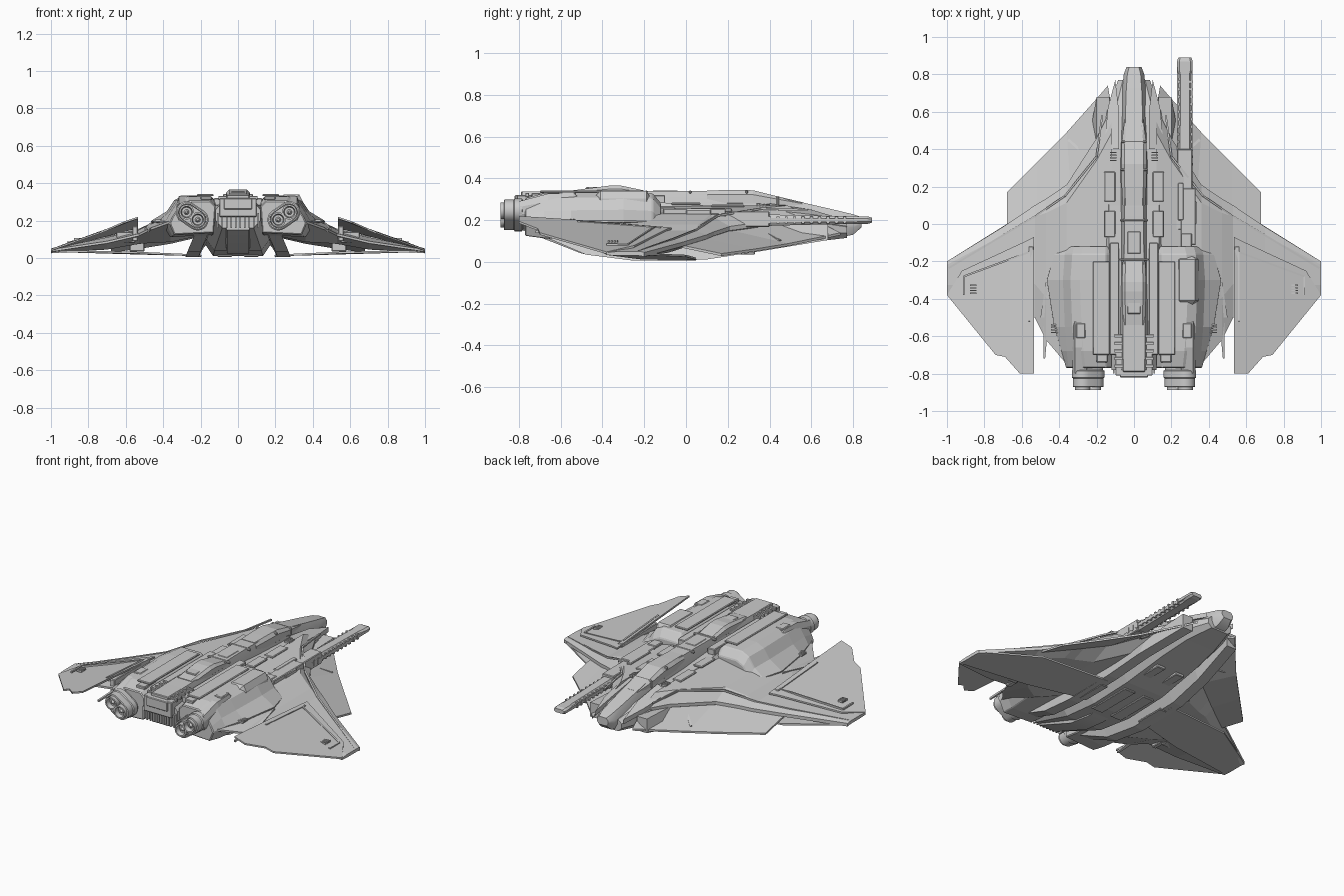
import bpy, bmesh, math
from mathutils import Vector, Matrix


def finish(name, bm, mirror=False, bevel=0.0, smooth=False):
    bmesh.ops.recalc_face_normals(bm, faces=bm.faces)
    me = bpy.data.meshes.new(name)
    bm.to_mesh(me)
    bm.free()
    ob = bpy.data.objects.new(name, me)
    bpy.context.collection.objects.link(ob)
    if bevel:
        b = ob.modifiers.new("bevel", 'BEVEL')
        b.width, b.segments, b.limit_method = bevel, 1, 'ANGLE'
    if mirror:
        ob.modifiers.new("mirror", 'MIRROR').use_mirror_merge = False
    if smooth:
        bpy.context.view_layer.objects.active = ob
        ob.select_set(True)
        bpy.ops.object.shade_smooth_by_angle(angle=math.radians(35))
        ob.select_set(False)
    return ob


def loft(name, rings, **kw):
    bm = bmesh.new()
    vs = [[bm.verts.new(p) for p in r] for r in rings]
    n = len(vs[0])
    for a, b in zip(vs, vs[1:]):
        for i in range(n):
            j = (i + 1) % n
            bm.faces.new((a[i], a[j], b[j], b[i]))
    bm.faces.new(vs[0])
    bm.faces.new(vs[-1][::-1])
    return finish(name, bm, **kw)


def slab(name, pts, t, **kw):
    """Thin plate: outline on the top surface, thickness t downward."""
    return loft(name, [pts, [(x, y, z - t) for x, y, z in pts]], **kw)


def boxes(name, items, bevel=0.004, mirror=True):
    """Each item is centre xyz then size xyz."""
    bm = bmesh.new()
    for x, y, z, a, b, c in items:
        m = Matrix.Translation((x, y, z)) @ Matrix.Diagonal((a, b, c, 1))
        bmesh.ops.create_cube(bm, size=1, matrix=m)
    return finish(name, bm, mirror, bevel)


def beams(name, pts, w, h, mirror=True):
    bm = bmesh.new()
    for p, q in zip(pts, pts[1:]):
        p, q = Vector(p), Vector(q)
        m = Matrix.Translation((p + q) / 2) @ (q - p).to_track_quat('Y', 'Z').to_matrix().to_4x4()
        bmesh.ops.create_cube(bm, size=1, matrix=m @ Matrix.Diagonal((w, (q - p).length, h, 1)))
    return finish(name, bm, mirror)


def octo(y, hw, zb, zt, c=0.35, cx=0.0):
    """Chamfered cross-section at station y."""
    a, d = hw * (1 - c), (zt - zb) * c
    return [(cx + x, y, z) for x, z in (
        (-a, zt), (a, zt), (hw, zt - d), (hw, zb + d),
        (a, zb), (-a, zb), (-hw, zb + d), (-hw, zt - d))]


def stadium(y, s, r, cx=0.245, cz=0.225, tilt=0.6, n=10):
    pts = []
    for k, side in enumerate((1, -1)):
        for i in range(n + 1):
            t = -math.pi / 2 + math.pi * i / n + math.pi * k
            u, v = side * s + r * math.cos(t), r * math.sin(t)
            pts.append((cx + u * math.cos(tilt) - v * math.sin(tilt), y,
                        cz + u * math.sin(tilt) + v * math.cos(tilt)))
    return pts


def circle(y, r, cx, cz, n=20):
    return [(cx + r * math.cos(2 * math.pi * i / n), y, cz + r * math.sin(2 * math.pi * i / n)) for i in range(n)]


# fuselage with nose
loft("fuselage", [octo(*s) for s in (
    (0.84, 0.04, 0.165, 0.215), (0.80, 0.055, 0.13, 0.228), (0.70, 0.065, 0.11, 0.252),
    (0.47, 0.075, 0.08, 0.305), (0.33, 0.078, 0.06, 0.338), (0.0, 0.078, 0.03, 0.34),
    (-0.35, 0.085, 0.02, 0.34), (-0.5, 0.09, 0.04, 0.34), (-0.78, 0.09, 0.15, 0.335))], smooth=True)
# cockpit canopy frame and spine hump
loft("canopy", [octo(y, w, 0.26, z, 0.25) for y, w, z in (
    (0.56, 0.05, 0.285), (0.43, 0.066, 0.316), (0.32, 0.068, 0.343), (0.2, 0.066, 0.344), (0.1, 0.06, 0.342))])
loft("spine_hump", [octo(y, w, 0.3, z, 0.25) for y, w, z in (
    (-0.2, 0.06, 0.342), (-0.31, 0.064, 0.365), (-0.36, 0.064, 0.366), (-0.54, 0.06, 0.343))])
boxes("spine_panels", [(0, 0.44, 0.29, 0.14, 0.012, 0.05), (0, 0.29, 0.335, 0.15, 0.012, 0.016),
                       (0, 0.02, 0.335, 0.15, 0.012, 0.016), (0, -0.1, 0.337, 0.07, 0.12, 0.012),
                       (0, -0.43, 0.35, 0.07, 0.1, 0.016), (0, -0.19, 0.335, 0.16, 0.012, 0.016)], mirror=False)
# lower hull around the fuselage
loft("lower_hull", [octo(y, w, b, t, 0.3) for y, w, b, t in (
    (0.77, 0.085, 0.115, 0.19), (0.6, 0.145, 0.095, 0.235), (0.4, 0.175, 0.065, 0.26),
    (0.1, 0.19, 0.02, 0.27), (-0.2, 0.19, 0.01, 0.29), (-0.45, 0.18, 0.04, 0.29), (-0.78, 0.12, 0.16, 0.3))])
# slanted keel skirts
loft("keel_skirt", [[(0.13, y, z + h), (0.2, y, z + h), (x, y, z), (x - 0.07, y, z)] for y, z, h, x in (
    (0.68, 0.105, 0.09, 0.2), (0.35, 0.05, 0.13, 0.26), (0.1, 0.012, 0.14, 0.28),
    (-0.25, 0.006, 0.15, 0.28), (-0.48, 0.035, 0.14, 0.27), (-0.7, 0.13, 0.08, 0.23))], mirror=True)
boxes("belly_panels", [(0.07, -0.1, 0.012, 0.08, 0.3, 0.012), (0.07, 0.25, 0.045, 0.06, 0.16, 0.02),
                       (0.22, -0.1, 0.012, 0.05, 0.2, 0.012)])
# nose strakes
slab("nose_strake", [(0.1, 0.77, 0.2), (0.14, 0.62, 0.225), (0.16, 0.4, 0.25), (0.08, 0.4, 0.28),
                     (0.08, 0.6, 0.25)], 0.03, mirror=True)
# forward plates sloping down and out from the wing's leading edge
loft("forward_plate", [[o, i, (i[0], i[1], i[2] - 0.012), (o[0], o[1], o[2] - 0.012)] for o, i in (
    ((0.14, 0.74, 0.14), (0.12, 0.62, 0.2)), ((0.2, 0.67, 0.125), (0.18, 0.46, 0.19)),
    ((0.36, 0.49, 0.088), (0.34, 0.2, 0.155)), ((0.52, 0.33, 0.062), (0.52, 0.08, 0.115)),
    ((0.68, 0.17, 0.04), (0.68, -0.02, 0.08)))], mirror=True)
beams("plate_slots", [(0.35, 0.45, 0.1), (0.26, 0.37, 0.147), (0.24, 0.42, 0.15)], 0.014, 0.012)
# thin underside panel from keel to wing tip
slab("underwing_panel", [(0.68, 0, 0.034), (1.0, -0.2, 0.042), (1.0, -0.37, 0.042), (0.56, -0.3, 0.034),
                         (0.24, -0.2, 0.02), (0.24, 0.05, 0.02)], 0.01, mirror=True)


# main wing: sections along x of leading edge, top, trailing edge, underside
def wing(x, yl, yt, zl, zt, ze, zb):
    d = yl - yt
    return [(x, yl, zl), (x, yl - 0.1 * d, zt), (x, yt + 0.3 * d, zt), (x, yt, ze),
            (x, yt, ze - 0.012), (x, yt + 0.3 * d, zb), (x, yl - 0.15 * d, zb), (x, yl, zl - 0.02)]


loft("main_wing", [wing(*s) for s in (
    (0.12, 0.62, -0.72, 0.21, 0.27, 0.25, 0.14), (0.2, 0.46, -0.74, 0.205, 0.255, 0.24, 0.12),
    (0.36, 0.21, -0.75, 0.17, 0.225, 0.2, 0.085), (0.47, 0.135, -0.62, 0.145, 0.18, 0.16, 0.08),
    (0.53, 0.1, -0.5, 0.13, 0.15, 0.13, 0.075), (0.7, -0.015, -0.46, 0.095, 0.11, 0.09, 0.045),
    (1.0, -0.2, -0.38, 0.045, 0.05, 0.045, 0.03))], mirror=True)
beams("leading_edge_seam", [(0.17, 0.58, 0.248), (0.2, 0.36, 0.255), (0.37, 0.15, 0.222), (0.53, 0.04, 0.15),
                            (0.7, -0.06, 0.11), (0.99, -0.235, 0.048)], 0.01, 0.01)
# raised outer wing panels
slab("outer_flap", [(0.535, -0.07, 0.165), (0.575, -0.09, 0.158), (0.92, -0.25, 0.078), (1.0, -0.38, 0.048),
                    (0.74, -0.70, 0.14), (0.69, -0.71, 0.16), (0.61, -0.8, 0.195), (0.535, -0.8, 0.22),
                    (0.535, -0.5, 0.2)], 0.01, mirror=True)
beams("flap_trim", [(0.56, -0.52, 0.193), (0.56, -0.15, 0.166), (0.91, -0.28, 0.081), (0.91, -0.38, 0.083)], 0.01, 0.01)
boxes("flap_support", [(0.55, -0.3, 0.13, 0.03, 0.36, 0.08), (0.6, -0.35, 0.11, 0.1, 0.12, 0.06),
                       (0.54, -0.22, 0.08, 0.08, 0.14, 0.09)])
slab("aileron_sliver", [(0.47, -0.3, 0.19), (0.5, -0.5, 0.16), (0.485, -0.5, 0.16), (0.485, -0.72, 0.15),
                        (0.475, -0.72, 0.15), (0.455, -0.5, 0.17)], 0.012, mirror=True)


# engine nacelles: flat-topped boxes with a low outer shoulder
def nacelle(y, w, x_out, k):
    zt = 0.335 - 0.06 * k
    return [(0.12, y, zt - 0.03), (0.15, y, zt), (w - 0.08, y, zt), (w - 0.03, y, zt - 0.025),
            (w + 0.01, y, zt - 0.085), (x_out, y, 0.195 - 0.02 * k), (w, y, 0.11 + 0.03 * k), (0.13, y, 0.12 + 0.03 * k)]


loft("nacelle", [nacelle(*s) for s in (
    (-0.12, 0.35, 0.38, 0.9), (-0.16, 0.36, 0.43, 0.1), (-0.3, 0.37, 0.47, 0),
    (-0.55, 0.36, 0.43, 0.05), (-0.68, 0.35, 0.39, 0.1), (-0.77, 0.34, 0.365, 0.5))], mirror=True, bevel=0.005)
loft("nacelle_boom", [octo(y, 0.045, 0.2, z, 0.3, 0.285) for y, z in (
    (-0.5, 0.3), (-0.54, 0.33), (-0.66, 0.327), (-0.8, 0.29))], mirror=True)
boxes("nacelle_top_plate", [(0.175, -0.45, 0.336, 0.09, 0.5, 0.012), (0.285, -0.57, 0.325, 0.05, 0.08, 0.02),
                            (0.105, -0.4, 0.3, 0.05, 0.6, 0.04), (0.17, -0.68, 0.32, 0.06, 0.12, 0.02)])
# paired tilted exhausts
loft("engine_housing", [stadium(y, s, r) for y, s, r in (
    (-0.7, 0.035, 0.05), (-0.78, 0.035, 0.05), (-0.785, 0.036, 0.058), (-0.82, 0.036, 0.058),
    (-0.825, 0.035, 0.053), (-0.87, 0.035, 0.053), (-0.872, 0.033, 0.046), (-0.85, 0.033, 0.044))],
    mirror=True, smooth=True)
for k, s in (("inner", -1), ("outer", 1)):
    cx, cz = 0.245 + s * 0.036 * math.cos(0.6), 0.225 + s * 0.036 * math.sin(0.6)
    loft(k + "_nozzle", [circle(y, r, cx, cz) for y, r in (
        (-0.84, 0.04), (-0.888, 0.04), (-0.888, 0.031), (-0.86, 0.026), (-0.86, 0.014), (-0.88, 0.006))],
        mirror=True, smooth=True)

# tail block between the engines
boxes("tail_block", [(0, -0.7, 0.27, 0.2, 0.22, 0.1), (0, -0.7, 0.325, 0.12, 0.18, 0.025),
                     (0, -0.8, 0.29, 0.15, 0.04, 0.06)], mirror=False)
boxes("tail_slats", [(0.012 + 0.024 * i, -0.76, 0.2, 0.01, 0.08, 0.08) for i in range(5)], bevel=0)
boxes("tail_ribs", [(0.08, -0.6 - 0.04 * i, 0.32, 0.05, 0.016, 0.02) for i in range(5)], bevel=0.002)

# surface vents and hatches
boxes("vents", [(x, y + 0.014 * i, z, 0.035, 0.007, 0.012) for x, y, z in (
    (0.86, -0.37, 0.1), (0.425, -0.58, 0.2), (0.11, 0.34, 0.272)) for i in range(4)], bevel=0)
boxes("hull_hatches", [(0.13, 0.2, 0.268, 0.06, 0.16, 0.012), (0.13, 0.0, 0.278, 0.06, 0.14, 0.012)])

# side pod on the right nacelle
loft("side_pod", [octo(y, r, 0.28 - r, 0.28 + r, 0.3, 0.285) for y, r in (
    (-0.17, 0.03), (-0.19, 0.06), (-0.41, 0.06), (-0.435, 0.035))])

# long gun on the right side only
loft("gun_barrel", [octo(y, w, 0.2 - h, 0.2 + h, 0.3, 0.272) for y, w, h in (
    (0.89, 0.035, 0.012), (0.87, 0.042, 0.018), (0.82, 0.042, 0.018), (0.8, 0.034, 0.018),
    (0.55, 0.035, 0.023), (0.3, 0.038, 0.03))])
boxes("gun_rails", [(0.272 + s * 0.036, 0.56, 0.2, 0.01, 0.56, 0.018) for s in (-1, 1)] +
      [(0.272, 0.32 + 0.04 * i, 0.2, 0.086, 0.014, 0.034) for i in range(12)], bevel=0, mirror=False)
boxes("gun_receiver", [(0.272, 0.28, 0.205, 0.08, 0.24, 0.075), (0.29, 0.04, 0.215, 0.08, 0.3, 0.08),
                       (0.315, 0.06, 0.22, 0.04, 0.12, 0.06), (0.25, 0.12, 0.245, 0.03, 0.2, 0.025),
                       (0.2, 0.2, 0.21, 0.12, 0.08, 0.05), (0.22, 0.0, 0.22, 0.12, 0.06, 0.06),
                       (0.28, -0.09, 0.23, 0.06, 0.08, 0.06)], mirror=False)
